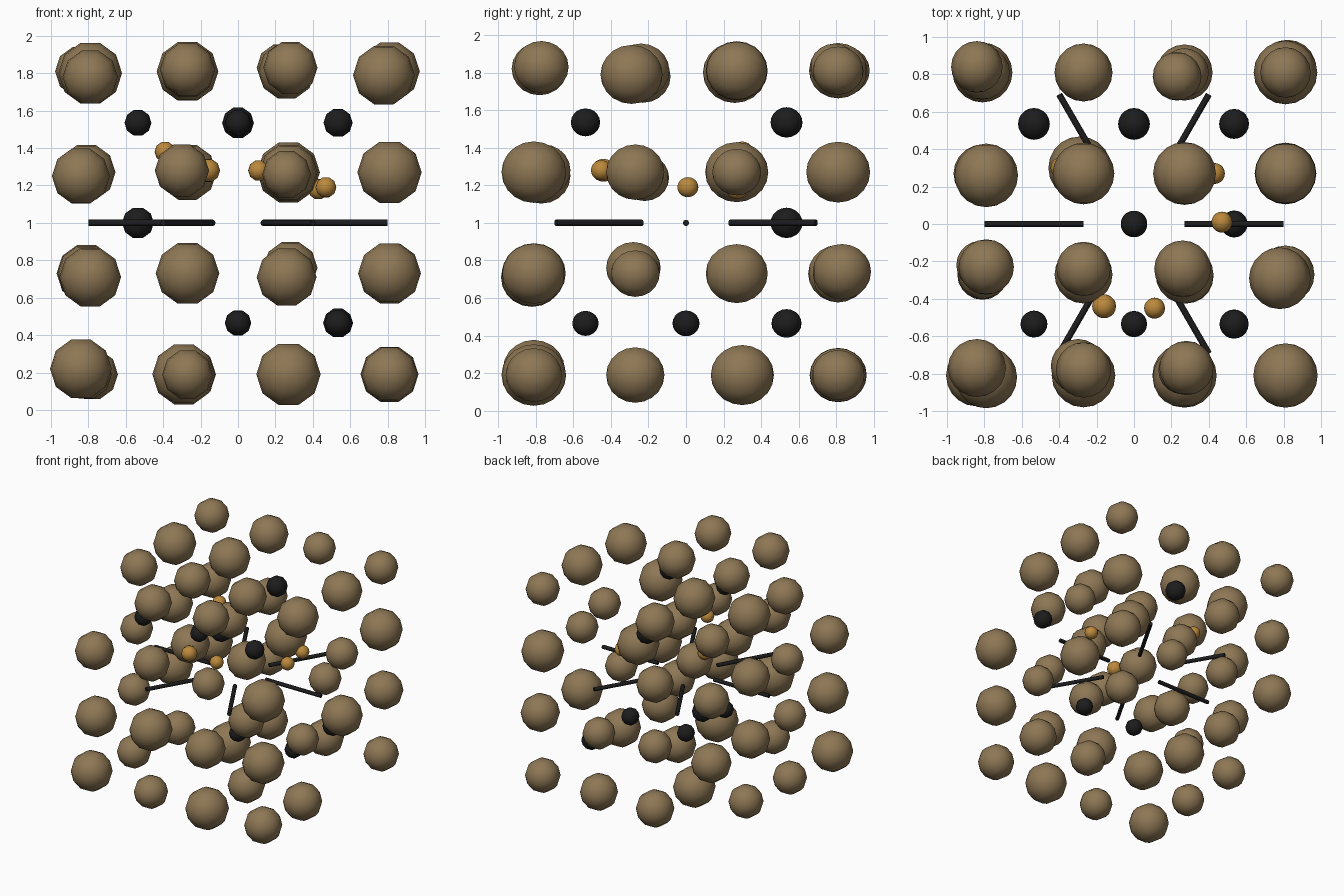
import bpy
from math import cos, sin, pi, radians
from mathutils import Vector, Matrix

cube = bpy.data.objects.get("Cube")
if cube:
    bpy.data.objects.remove(cube, do_unlink=True)


def make_material(name, colour):
    material = bpy.data.materials.new(name)
    material.use_nodes = True
    material.diffuse_color = (*colour, 1)
    shader = next(n for n in material.node_tree.nodes if n.type == "BSDF_PRINCIPLED")
    shader.inputs["Base Color"].default_value = (*colour, 1)
    return material


brown = make_material("brown", (0.27, 0.185, 0.09))
black = make_material("black", (0.012, 0.012, 0.013))
gold = make_material("gold", (0.5, 0.25, 0.045))


def finish(name, material):
    part = bpy.context.object
    part.name = name
    part.data.materials.append(material)
    bpy.ops.object.shade_smooth_by_angle(angle=radians(60))
    return part


def make_template(name, material):
    """Unit ball with its poles facing front and back."""
    bpy.ops.mesh.primitive_uv_sphere_add(segments=10, ring_count=10, radius=1)
    part = finish(name, material)
    turn = Matrix.Rotation(pi / 2, 4, "X") @ Matrix.Rotation(pi / 2, 4, "Z")
    part.data.transform(turn)
    mesh = part.data
    bpy.data.objects.remove(part, do_unlink=True)
    return mesh


def place_ball(name, mesh, centre, radius):
    ball = bpy.data.objects.new(name, mesh)
    ball.location = centre
    ball.scale = (radius, radius, radius)
    bpy.context.collection.objects.link(ball)


MIDDLE = Vector((0, 0, 1))
STEP = 0.54

# Large balls: radius in thousandths, layers bottom to top, rows front to back
layers = [
    [[165, 135, 172, 150], [135, 0, 148, 155], [138, 168, 0, 0], [0, 152, 150, 140]],
    [[165, 170, 160, 168], [130, 0, 145, 130], [155, 0, 0, 165], [160, 135, 130, 155]],
    [[155, 145, 130, 172], [130, 155, 155, 0], [155, 145, 168, 130], [145, 148, 0, 170]],
    [[0, 148, 145, 0], [148, 145, 152, 165], [170, 165, 0, 162], [138, 155, 130, 135]],
]
# Small shifts in hundredths off the regular lattice, keyed by column, row, layer
shifts = {
    (1, 0, 3): (0, 3, 1), (2, 0, 3): (1, 4, 2), (0, 1, 3): (2, 4, -3),
    (1, 1, 3): (0, 3, 0), (2, 1, 3): (-1, 3, 0), (3, 1, 3): (-3, -2, -2),
    (0, 2, 3): (2, -1, -1), (0, 3, 3): (-3, 3, 0), (2, 3, 3): (-4, -2, 2),
    (0, 0, 2): (-3, 4, -2), (1, 0, 2): (-3, 5, 1), (2, 0, 2): (-1, 3, -1),
    (0, 1, 2): (-1, 5, -3), (2, 1, 1): (1, -1, 3), (2, 3, 1): (0, 0, -3),
    (0, 0, 0): (-3, 0, 3), (0, 2, 0): (3, 2, 0), (1, 2, 0): (-2, 3, 0),
    (3, 3, 1): (1, 2, 1), (0, 0, 1): (2, -1, -2), (2, 0, 1): (-1, -1, -2),
}
large_mesh = make_template("large_ball", brown)
for k, layer in enumerate(layers):
    for j, row in enumerate(layer):
        for i, size in enumerate(row):
            if size:
                lattice = Vector((i, j, k)) - Vector((1.5, 1.5, 1.5))
                shift = Vector(shifts.get((i, j, k), (0, 0, 0))) / 100
                centre = MIDDLE + lattice * STEP + shift
                place_ball("large_ball", large_mesh, centre, size / 1000)

# Black balls in the gaps of the lattice: cell and radius
black_mesh = make_template("gap_ball", black)
gap_balls = [
    ((0, 1, 1), 0.085), ((1, -1, 1), 0.078), ((0, -1, 1), 0.07),
    ((-1, -1, 1), 0.072), ((0, 0, -1), 0.071), ((1, 1, -1), 0.08),
    ((1, 0, -1), 0.072), ((-1, 1, 0), 0.085), ((0, -1, -1), 0.07),
]
for cell, radius in gap_balls:
    place_ball("gap_ball", black_mesh, MIDDLE + Vector(cell) * 0.535, radius)

# Small gold balls circling the middle
gold_mesh = make_template("gold_ball", gold)
gold_balls = [
    ((0.47, 0.01, 1.19), 0.056), ((0.43, 0.27, 1.18), 0.056),
    ((-0.39, 0.3, 1.38), 0.056), ((-0.16, -0.44, 1.28), 0.064),
    ((0.11, -0.45, 1.28), 0.056),
]
for centre, radius in gold_balls:
    place_ball("gold_ball", gold_mesh, centre, radius)

# Six level spokes around the upright axis
INNER, OUTER = 0.27, 0.8
for n in range(6):
    angle = n * pi / 3
    reach = (INNER + OUTER) / 2
    bpy.ops.mesh.primitive_cylinder_add(
        vertices=8, radius=0.017, depth=OUTER - INNER,
        location=(reach * cos(angle), reach * sin(angle), 1),
        rotation=(0, pi / 2, angle))
    finish("spoke", black)
